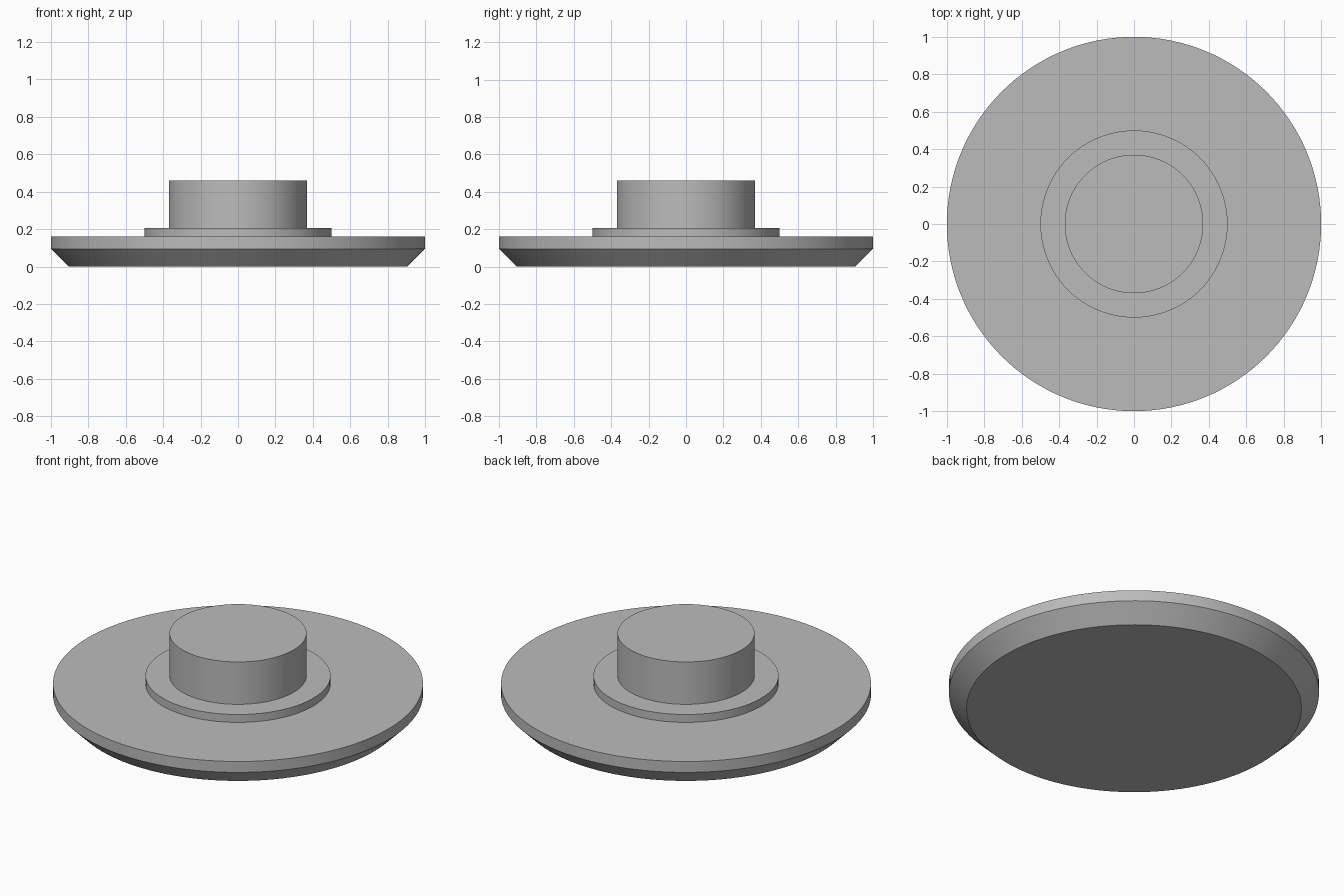
import bpy
import bmesh
import math

SEGMENTS = 128

if "Cube" in bpy.data.objects:
    bpy.data.objects.remove(bpy.data.objects["Cube"], do_unlink=True)

grey = bpy.data.materials.new("mid_grey")
grey.use_nodes = True
grey.diffuse_color = (0.5, 0.5, 0.5, 1)
grey.node_tree.nodes["Principled BSDF"].inputs["Base Color"].default_value = (0.5, 0.5, 0.5, 1)


def ring(bm, radius, z):
    """One circle of vertices."""
    return [bm.verts.new((radius * math.cos(a), radius * math.sin(a), z))
            for a in (2 * math.pi * i / SEGMENTS for i in range(SEGMENTS))]


def turned(name, profile, cap_start=False, cap_end=False):
    """Revolve a (radius, height) profile, listed from bottom to top."""
    bm = bmesh.new()
    rings = [ring(bm, r, z) for r, z in profile]
    for low, high in zip(rings, rings[1:]):
        for i in range(SEGMENTS):
            j = (i + 1) % SEGMENTS
            bm.faces.new((low[i], low[j], high[j], high[i]))
    if cap_start:
        bm.faces.new(rings[0][::-1])
    if cap_end:
        bm.faces.new(rings[-1])
    mesh = bpy.data.meshes.new(name)
    bm.to_mesh(mesh)
    bm.free()
    mesh.materials.append(grey)
    obj = bpy.data.objects.new(name, mesh)
    bpy.context.collection.objects.link(obj)
    bpy.ops.object.select_all(action="DESELECT")
    obj.select_set(True)
    bpy.context.view_layer.objects.active = obj
    bpy.ops.object.shade_smooth_by_angle(angle=math.radians(30))
    return obj


# Wide disc with a chamfered underside; its top stops at the collar
turned("base_disc", [(0.905, 0), (1, 0.095), (1, 0.16), (0.5, 0.16)], cap_start=True)

# Thin raised collar; its top stops at the boss
turned("collar", [(0.5, 0.16), (0.5, 0.207), (0.37, 0.207)])

# Solid central boss
turned("centre_boss", [(0.37, 0.207), (0.37, 0.46)], cap_end=True)
